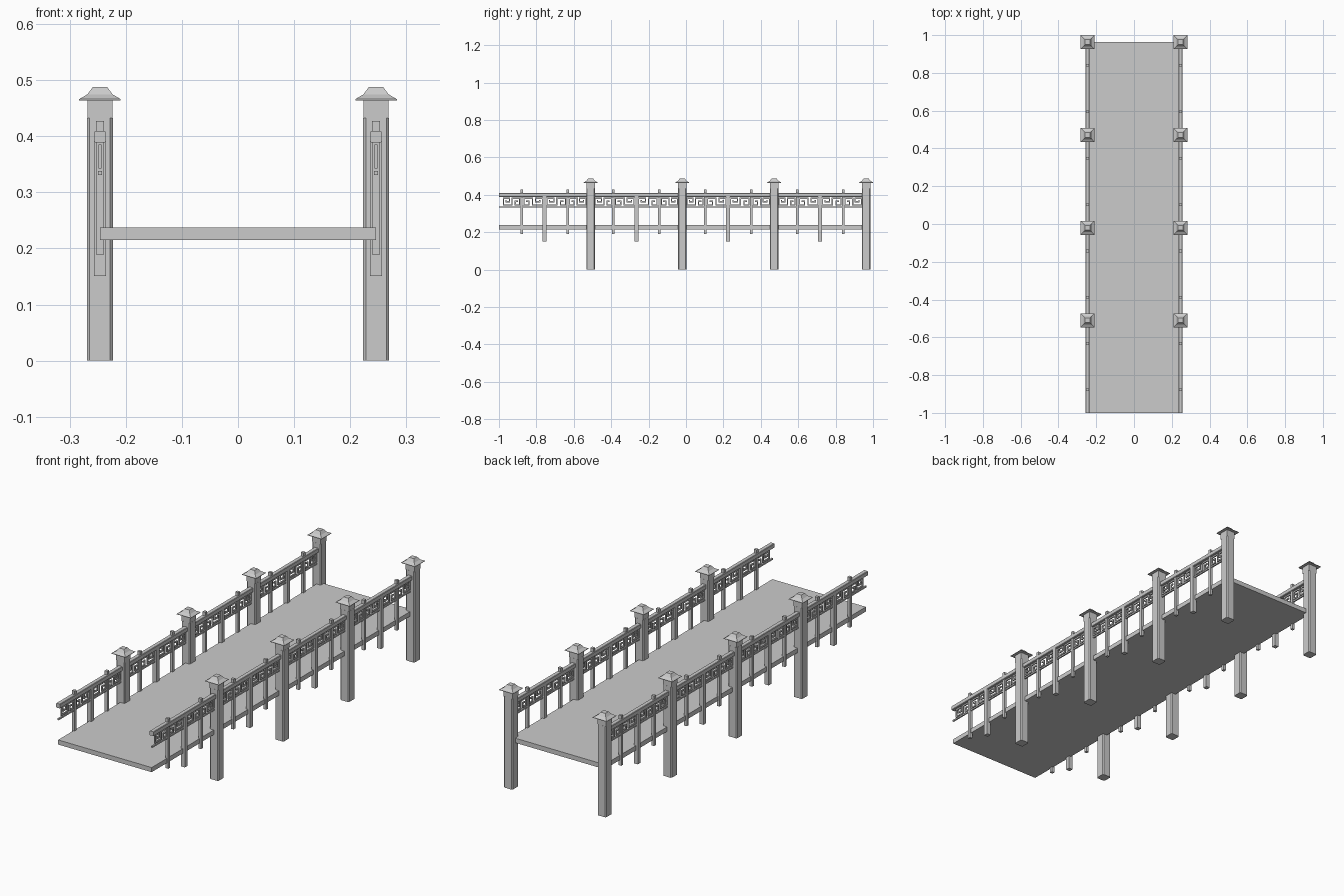
import bpy, bmesh

if "Cube" in bpy.data.objects:
    bpy.data.objects.remove(bpy.data.objects["Cube"])

X = 0.246                                   # side line of posts and rails
POSTS = [-0.51, -0.02, 0.471, 0.963]
BAY = 0.491
Y0, Y1 = -1.0, 0.963


def add_box(bm, lo, hi):
    v = [bm.verts.new((x, y, z)) for z in (lo[2], hi[2])
         for x, y in ((lo[0], lo[1]), (hi[0], lo[1]), (hi[0], hi[1]), (lo[0], hi[1]))]
    for f in ((3, 2, 1, 0), (4, 5, 6, 7), (0, 1, 5, 4), (1, 2, 6, 5), (2, 3, 7, 6), (3, 0, 4, 7)):
        bm.faces.new([v[i] for i in f])


def loft(bm, rings):
    rows = [[bm.verts.new(p) for p in r] for r in rings]
    n = len(rows[0])
    for a, b in zip(rows, rows[1:]):
        for i in range(n):
            j = (i + 1) % n
            bm.faces.new((a[i], a[j], b[j], b[i]))
    bm.faces.new(rows[0][::-1])
    bm.faces.new(rows[-1])


def octagon(h, c):
    k = h - c
    return [(k, -h), (h, -k), (h, k), (k, h), (-k, h), (-h, k), (-h, -k), (-k, -h)]


def square(h):
    return [(-h, -h), (h, -h), (h, h), (-h, h)]


def finish(name, bm):
    bmesh.ops.recalc_face_normals(bm, faces=bm.faces)
    me = bpy.data.meshes.new(name)
    bm.to_mesh(me)
    bm.free()
    ob = bpy.data.objects.new(name, me)
    bpy.context.collection.objects.link(ob)
    return ob


# deck
bm = bmesh.new()
add_box(bm, (-0.246, Y0, 0.215), (0.246, Y1, 0.237))
finish("deck", bm)

# fret motif: (u0, v0, u1, v1) in a unit panel
FRET = [(0, .84, .42, 1), (.36, .38, .42, .84), (.14, .38, .36, .54), (.14, .54, .20, .70),
        (0, 0, .06, .84), (.06, 0, .56, .16), (.50, .16, .56, 1), (.56, .84, 1, 1),
        (.94, .16, 1, .84), (.68, 0, 1, .16), (.68, .16, .74, .62), (.74, .46, .86, .62)]

for side, s in (("left", -1), ("right", 1)):
    cx = s * X

    # main posts with chamfered shaft and square neck
    bm = bmesh.new()
    for y in POSTS:
        loft(bm, [[(cx + a, y + b, z) for a, b in octagon(0.0228, 0.0045)] for z in (0, 0.432)])
        loft(bm, [[(cx + a, y + b, z) for a, b in square(0.0225)] for z in (0.432, 0.466)])
    finish(side + "_posts", bm)

    # flared post caps
    bm = bmesh.new()
    for y in POSTS:
        loft(bm, [[(cx + a, y + b, z) for a, b in square(h)]
                  for h, z in ((0.037, 0.464), (0.037, 0.466), (0.0225, 0.4745), (0.0125, 0.488))])
    finish(side + "_post_caps", bm)

    # handrail with eased corners, and thin lower rail
    bm = bmesh.new()
    loft(bm, [[(cx + a, y, 0.399 + b) for a, b in octagon(0.0105, 0.002)] for y in (Y0, Y1)])
    finish(side + "_handrail", bm)
    bm = bmesh.new()
    add_box(bm, (cx - 0.0035, Y0, 0.331), (cx + 0.0035, Y1, 0.338))
    finish(side + "_lower_rail", bm)

    # balusters: one wide at each bay middle, a slim one on either side
    wide, slim, fret = bmesh.new(), bmesh.new(), bmesh.new()
    for p in POSTS:
        m = p - BAY / 2
        add_box(wide, (cx - 0.0105, m - 0.0105, 0.151), (cx + 0.0105, m + 0.0105, 0.392))
        for d in (-BAY / 4, BAY / 4):
            add_box(slim, (cx - 0.007, m + d - 0.007, 0.189), (cx + 0.007, m + d + 0.007, 0.427))
        # key-pattern fretwork, mirrored in alternate gaps
        for i in range(4):
            a = max(Y0, p - BAY + i * BAY / 4 + (0.0225 if i == 0 else 0.008))
            b = p - BAY + (i + 1) * BAY / 4 - (0.0225 if i == 3 else 0.008)
            if i % 2:
                a, b = b, a
            for u0, v0, u1, v1 in FRET:
                ys = sorted((a + (b - a) * u0, a + (b - a) * u1))
                add_box(fret, (cx - 0.003, ys[0], 0.342 + 0.043 * v0),
                        (cx + 0.003, ys[1], 0.342 + 0.043 * v1))
    finish(side + "_wide_balusters", wide)
    finish(side + "_slim_balusters", slim)
    finish(side + "_fretwork", fret)
